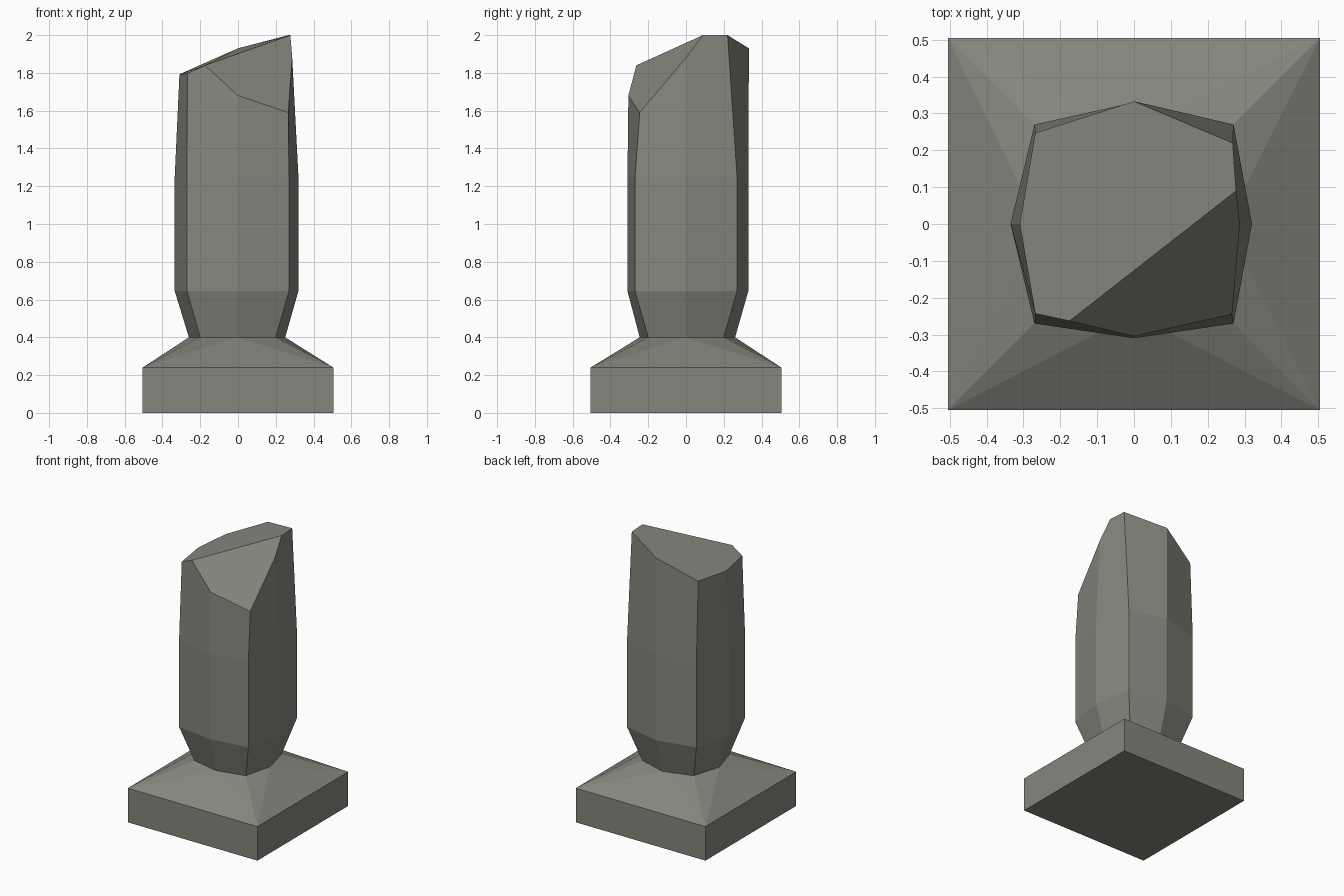
import bpy
import bmesh

old = bpy.data.objects.get("Cube")
if old:
    bpy.data.objects.remove(old)

stone = bpy.data.materials.new("grey stone")
stone.use_nodes = True
colour = (0.235, 0.24, 0.205, 1)
stone.diffuse_color = colour
stone.node_tree.nodes["Principled BSDF"].inputs["Base Color"].default_value = colour


def ring(z, corner, front, right, back, left):
    """Eight points: square corners with pushed-out side midpoints."""
    c = corner
    return [(0, -front, z), (c, -c, z), (right, 0, z), (c, c, z),
            (0, back, z), (-c, c, z), (-left, 0, z), (-c, -c, z)]


def add_ring(bm, points):
    return [bm.verts.new(p) for p in points]


def bridge(bm, low, high):
    n = len(low)
    for i in range(n):
        j = (i + 1) % n
        bm.faces.new((low[i], low[j], high[j], high[i]))


def finish(bm, name):
    bmesh.ops.recalc_face_normals(bm, faces=bm.faces)
    mesh = bpy.data.meshes.new(name)
    bm.to_mesh(mesh)
    bm.free()
    mesh.materials.append(stone)
    obj = bpy.data.objects.new(name, mesh)
    bpy.context.collection.objects.link(obj)


neck = ring(0.4, 0.2, 0.245, 0.25, 0.26, 0.26)

# Pedestal: square block with sloped shoulders rising to the neck
bm = bmesh.new()
half = 0.505
corners = [(half, -half), (half, half), (-half, half), (-half, -half)]
foot = add_ring(bm, [(x, y, 0) for x, y in corners])
rim = add_ring(bm, [(x, y, 0.24) for x, y in corners])
collar = add_ring(bm, neck)
bm.faces.new(foot[::-1])
bridge(bm, foot, rim)
for i in range(4):
    a, b = rim[i - 1], rim[i]
    mid = collar[2 * i]
    bm.faces.new((a, b, mid))
    bm.faces.new((b, collar[2 * i + 1], mid))
    bm.faces.new((a, mid, collar[2 * i - 1]))
finish(bm, "pedestal")

# Column: flared neck and straight shaft
bm = bmesh.new()
rows = [add_ring(bm, r) for r in (
    neck,
    ring(0.645, 0.27, 0.31, 0.32, 0.33, 0.335),
    ring(1.25, 0.27, 0.31, 0.32, 0.33, 0.335))]
for low, high in zip(rows, rows[1:]):
    bridge(bm, low, high)

# Broken top: uneven rim plus the two ends of the ridge
top = add_ring(bm, [
    (0, -0.305, 1.68), (0.266, -0.245, 1.59), (0.287, 0, 1.88),
    (0.268, 0.22, 2), (0, 0.333, 1.93), (-0.268, 0.247, 1.805),
    (-0.31, 0, 1.793), (-0.268, -0.243, 1.797)])
ridge_low = bm.verts.new((-0.175, -0.263, 1.84))
ridge_high = bm.verts.new((0.277, 0.09, 2))
split = {7: ridge_low, 2: ridge_high}
for i in range(8):
    j = (i + 1) % 8
    extra = [split[i]] if i in split else []
    bm.faces.new([rows[-1][i], rows[-1][j], top[j]] + extra + [top[i]])
bm.faces.new(top[3:] + [ridge_low, ridge_high])
bm.faces.new(top[:3] + [ridge_high, ridge_low])
finish(bm, "broken_column")
